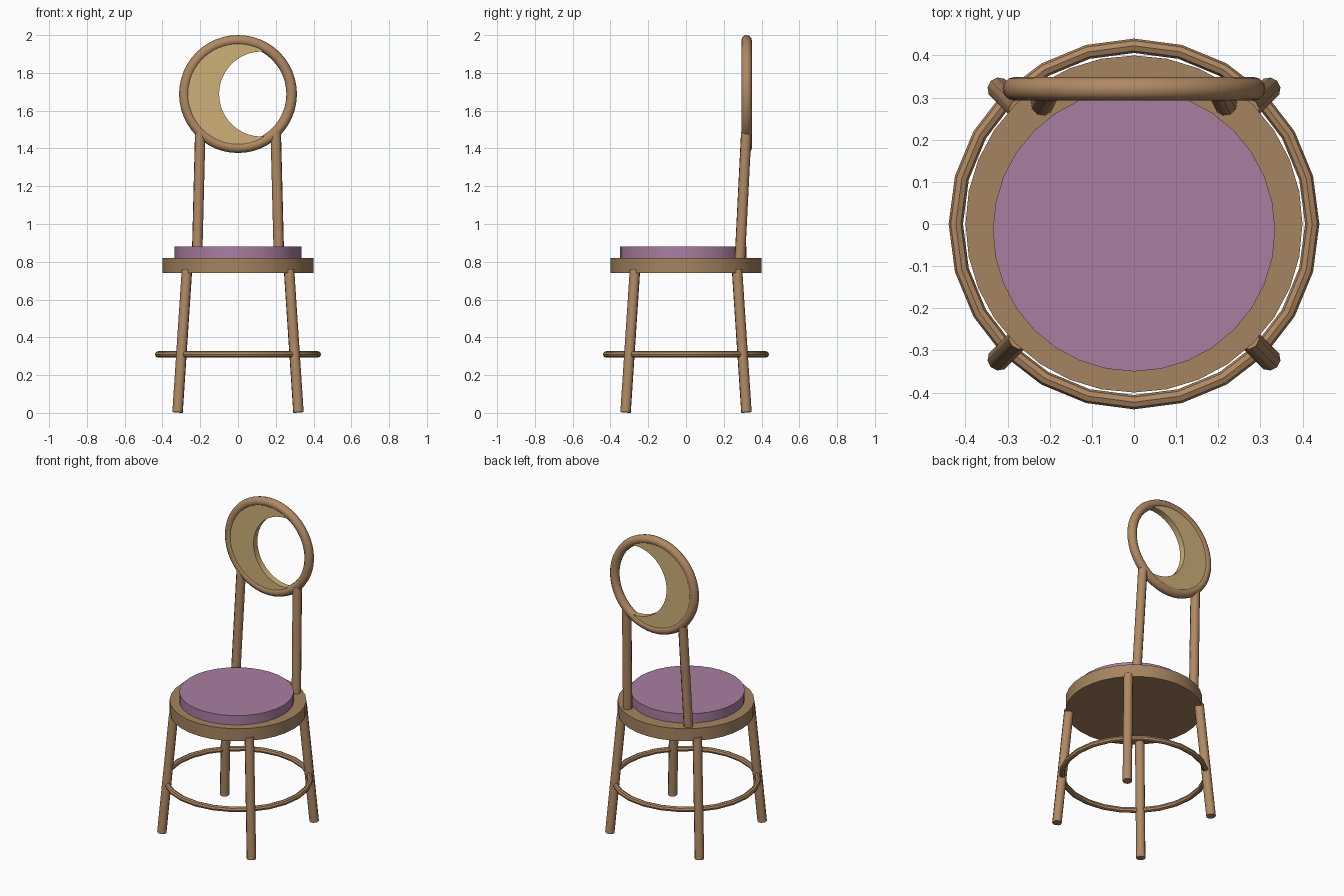
import bpy, bmesh, math
from mathutils import Vector, Matrix

if "Cube" in bpy.data.objects:
    bpy.data.objects.remove(bpy.data.objects["Cube"])


def material(name, rgb):
    # sRGB 0-255 to linear
    m = bpy.data.materials.new(name)
    lin = [((c / 255 + 0.055) / 1.055) ** 2.4 for c in rgb]
    m.diffuse_color = (*lin, 1.0)
    m.use_nodes = True
    m.node_tree.nodes["Principled BSDF"].inputs["Base Color"].default_value = m.diffuse_color
    return m


WOOD = material("warm wood", (176, 137, 99))
SEAT = material("seat wood", (165, 132, 96))
MOON = material("pale gold wood", (206, 176, 120))
FABRIC = material("mauve fabric", (169, 126, 161))


def finish(obj, name, mat):
    obj.name = name
    obj.data.name = name
    obj.data.materials.clear()
    obj.data.materials.append(mat)
    bpy.ops.object.select_all(action='DESELECT')
    obj.select_set(True)
    bpy.context.view_layer.objects.active = obj
    bpy.ops.object.shade_smooth_by_angle(angle=math.radians(40))
    return obj


def disk(name, mat, radius, z0, z1, y=0.0, sides=32):
    bpy.ops.mesh.primitive_cylinder_add(vertices=sides, radius=radius, depth=z1 - z0,
                                        location=(0, y, (z0 + z1) / 2))
    return finish(bpy.context.object, name, mat)


def rod(name, mat, a, b, radius, sides=10):
    a, b = Vector(a), Vector(b)
    d = b - a
    bpy.ops.mesh.primitive_cylinder_add(vertices=sides, radius=radius, depth=d.length)
    obj = bpy.context.object
    obj.data.transform(Matrix.Translation((a + b) / 2) @ d.to_track_quat('Z', 'Y').to_matrix().to_4x4())
    return finish(obj, name, mat)


def ring(name, mat, major, minor, loc, rot=(0, 0, 0), segs=24, sides=8):
    bpy.ops.mesh.primitive_torus_add(major_radius=major, minor_radius=minor, major_segments=segs,
                                     minor_segments=sides, location=loc, rotation=rot)
    return finish(bpy.context.object, name, mat)


# seat and cushion
disk("seat", SEAT, 0.40, 0.74, 0.82)
disk("cushion", FABRIC, 0.335, 0.82, 0.88, y=-0.015)

# splayed legs and back posts
for sx, side in ((-1, "left"), (1, "right")):
    for sy, end in ((-1, "front"), (1, "back")):
        rod(f"{end}_{side}_leg", WOOD, (sx * 0.32, sy * 0.32, 0.003),
            (sx * 0.27, sy * 0.27, 0.76), 0.028)
    rod(f"{side}_back_post", WOOD, (sx * 0.217, 0.285, 0.81), (sx * 0.20, 0.319, 1.485), 0.028)

# round footrest
ring("footrest_ring", WOOD, 0.423, 0.017, (0, 0, 0.31))

# round back frame
BACK_Y, BACK_Z = 0.321, 1.688
ring("back_ring", WOOD, 0.284, 0.028, (0, BACK_Y, BACK_Z), (math.pi / 2, 0, 0), segs=48, sides=12)

# crescent panel: outer arc inside the ring, inner arc cut by an offset circle
R, r, d, half = 0.272, 0.225, 0.125, 0.02
tip_x = (d * d + R * R - r * r) / (2 * d)
tip_z = math.sqrt(R * R - tip_x * tip_x)
a0 = math.atan2(tip_z, tip_x)
b0 = math.atan2(tip_z, tip_x - d)
N = 32
bm = bmesh.new()
rows = []
for i in range(N + 1):
    t = i / N
    a = a0 + (2 * math.pi - 2 * a0) * t
    b = b0 + (2 * math.pi - 2 * b0) * t
    outer = (R * math.cos(a), R * math.sin(a))
    inner = (d + r * math.cos(b), r * math.sin(b))
    rows.append([bm.verts.new((x, BACK_Y + y, BACK_Z + z))
                 for (x, z), y in ((outer, -half), (inner, -half), (inner, half), (outer, half))])
for p, q in zip(rows, rows[1:]):
    for k in range(4):
        n = (k + 1) % 4
        bm.faces.new((p[k], p[n], q[n], q[k]))
bmesh.ops.remove_doubles(bm, verts=bm.verts, dist=1e-5)
bmesh.ops.recalc_face_normals(bm, faces=bm.faces)
mesh = bpy.data.meshes.new("crescent_panel")
bm.to_mesh(mesh)
bm.free()
crescent = bpy.data.objects.new("crescent_panel", mesh)
bpy.context.collection.objects.link(crescent)
finish(crescent, "crescent_panel", MOON)
